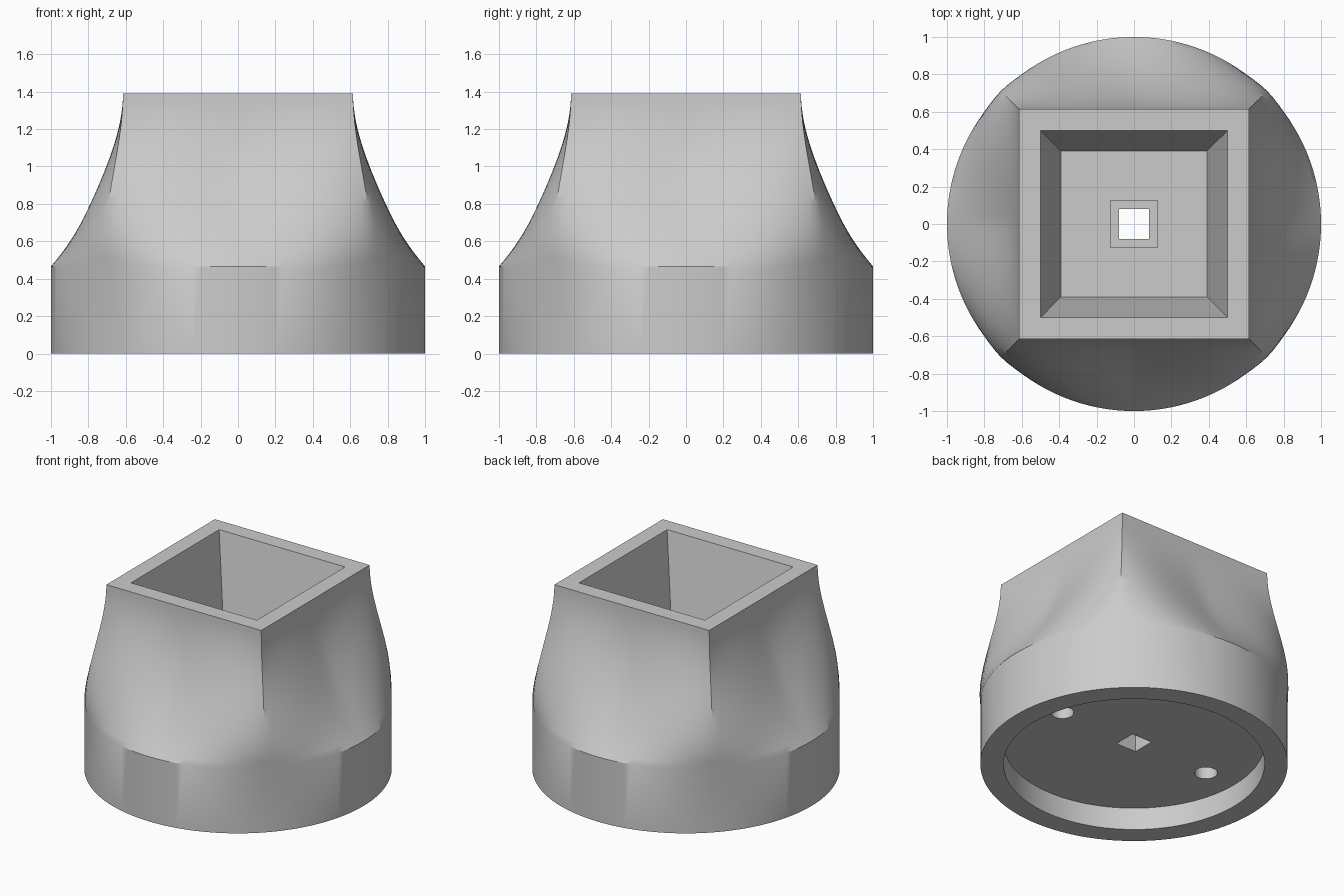
import bpy, bmesh
from math import pi, sin, cos

N = 128        # points in every ring
STEPS = 24     # rings in the flared loft
BASE_Z, TOP_Z, FLOOR_Z, RECESS_Z = 0.465, 1.39, 0.80, 0.16

cube = bpy.data.objects.get("Cube")
if cube:
    bpy.data.objects.remove(cube, do_unlink=True)

mat = bpy.data.materials.new("plain grey")
mat.use_nodes = True
grey = (0.6, 0.6, 0.6, 1)
mat.diffuse_color = grey
mat.node_tree.nodes["Principled BSDF"].inputs["Base Color"].default_value = grey


def side_position(i):
    """Quarter turn index and position across that side, from -1 to 1."""
    quarter = ((i + N // 8) // (N // 4)) % 4
    offset = (i + N // 8) % (N // 4)
    return quarter, offset / (N // 8) - 1


def circle(r):
    return [(r * cos(2 * pi * i / N), r * sin(2 * pi * i / N)) for i in range(N)]


def square(h):
    points = []
    for i in range(N):
        quarter, u = side_position(i)
        x, y = h, h * u
        for _ in range(quarter):
            x, y = -y, x
        points.append((x, y))
    return points


def flare(t):
    """Circle blended to square, leaning in at mid side and bulging at corners."""
    points = []
    for i, (c, s) in enumerate(zip(circle(1), square(0.615))):
        lean = 2 - 3 * abs(side_position(i)[1]) ** 1.5
        f = 2 * t**3 - 3 * t**2 + 1 - lean * (t**3 - 2 * t**2 + t)
        points.append(tuple(b + (a - b) * f for a, b in zip(c, s)))
    return points


# Rings run up the outside, down the square socket and out under the base
rings = [(circle(1), 0)]
for k in range(STEPS + 1):
    t = k / STEPS
    rings.append((flare(t), BASE_Z + (TOP_Z - BASE_Z) * t))
rings += [
    (square(0.5), TOP_Z),
    (square(0.39), FLOOR_Z),
    (square(0.125), FLOOR_Z),
    (square(0.125), FLOOR_Z - 0.15),
    (square(0.08), FLOOR_Z - 0.15),
    (square(0.08), RECESS_Z),
    (circle(0.85), RECESS_Z),
    (circle(0.85), 0),
]

bm = bmesh.new()
loops = [[bm.verts.new((x, y, z)) for x, y in pts] for pts, z in rings]
for a, b in zip(loops, loops[1:] + loops[:1]):
    for i in range(N):
        j = (i + 1) % N
        bm.faces.new((a[i], a[j], b[j], b[i]))
bmesh.ops.recalc_face_normals(bm, faces=bm.faces)
mesh = bpy.data.meshes.new("flared_socket_body")
bm.to_mesh(mesh)
bm.free()
mesh.materials.append(mat)
body = bpy.data.objects.new("flared_socket_body", mesh)
bpy.context.collection.objects.link(body)

# Two blind round holes in the underside recess
for x in (-0.61, 0.61):
    bpy.ops.mesh.primitive_cylinder_add(vertices=32, radius=0.075, depth=0.36,
                                        location=(x, 0, 0.22))
    cutter = bpy.context.object
    cutter.name = "hole_cutter"
    cutter.hide_render = True
    cutter.data.materials.append(mat)
    cut = body.modifiers.new("round_hole", 'BOOLEAN')
    cut.operation = 'DIFFERENCE'
    cut.solver = 'EXACT'
    cut.object = cutter
    bpy.context.view_layer.objects.active = body
    bpy.ops.object.modifier_apply(modifier=cut.name)
    bpy.data.objects.remove(cutter, do_unlink=True)

# Smooth curves, crisp edges
bpy.ops.object.select_all(action='DESELECT')
body.select_set(True)
bpy.context.view_layer.objects.active = body
bpy.ops.object.shade_smooth_by_angle(angle=pi / 6)
